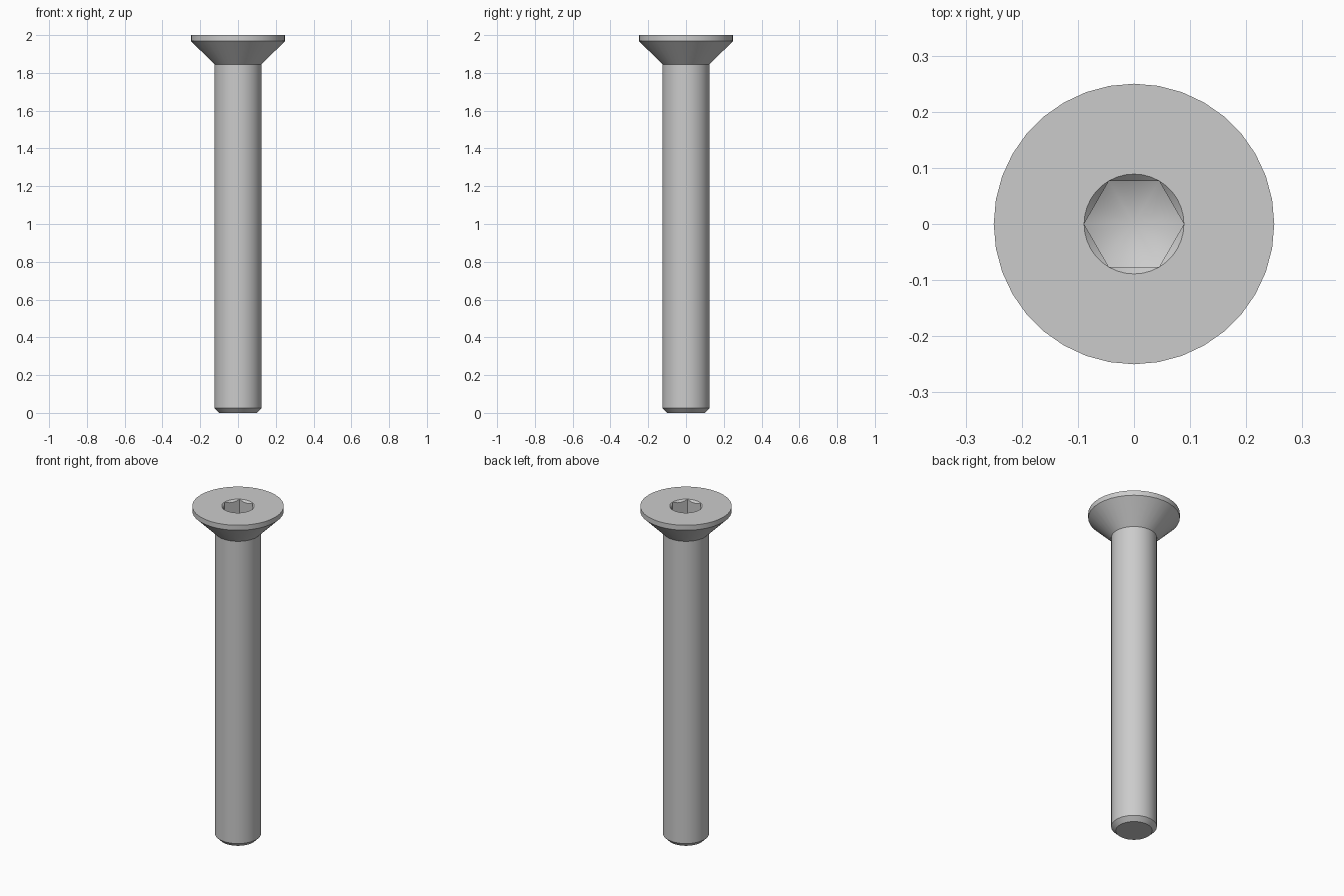
import bpy, bmesh
from math import cos, sin, tan, pi, radians

cube = bpy.data.objects.get("Cube")
if cube:
    bpy.data.objects.remove(cube, do_unlink=True)

SEGMENTS = 36
SOCKET_R = 0.089      # corner radius of the hex socket
APEX_Z = 1.855        # tip of the drill point under the socket

steel = bpy.data.materials.new("steel grey")
steel.use_nodes = True
colour = (0.6, 0.6, 0.6, 1)
steel.diffuse_color = colour
steel.node_tree.nodes["Principled BSDF"].inputs["Base Color"].default_value = colour


def hex_radius(angle):
    """Radius of the hexagon at an angle, with corners on the x axis."""
    return SOCKET_R * cos(pi / 6) / cos(angle % (pi / 3) - pi / 6)


def round_ring(radius, z):
    return lambda a: (radius, z)


def rim_ring(a):
    """Where the conical lead-in meets the hex walls."""
    r = hex_radius(a)
    return r, 2 - (SOCKET_R - r)


def floor_ring(a):
    """Where the hex walls meet the drill cone."""
    r = hex_radius(a)
    return r, APEX_Z + r * tan(radians(30))


bm = bmesh.new()

# Outside from tip to head, then down into the socket
profile = [round_ring(0.1, 0), round_ring(0.125, 0.025),
           round_ring(0.125, 1.845), round_ring(0.25, 1.97),
           round_ring(0.25, 2), round_ring(SOCKET_R, 2), rim_ring, floor_ring]
rings = []
for ring in profile:
    verts = []
    for i in range(SEGMENTS):
        a = 2 * pi * i / SEGMENTS
        r, z = ring(a)
        verts.append(bm.verts.new((r * cos(a), r * sin(a), z)))
    rings.append(verts)

for low, high in zip(rings, rings[1:]):
    for i in range(SEGMENTS):
        j = (i + 1) % SEGMENTS
        bm.faces.new((low[i], low[j], high[j], high[i]))

# Flat tip and drill cone
bm.faces.new(rings[0][::-1])
apex = bm.verts.new((0, 0, APEX_Z))
for i in range(SEGMENTS):
    bm.faces.new((rings[-1][i], rings[-1][(i + 1) % SEGMENTS], apex))

# The lead-in vanishes at the hex corners
bmesh.ops.remove_doubles(bm, verts=bm.verts, dist=1e-5)
bmesh.ops.recalc_face_normals(bm, faces=bm.faces)

mesh = bpy.data.meshes.new("countersunk_screw")
bm.to_mesh(mesh)
bm.free()
mesh.materials.append(steel)
screw = bpy.data.objects.new("countersunk_screw", mesh)
bpy.context.collection.objects.link(screw)

bpy.ops.object.select_all(action="DESELECT")
screw.select_set(True)
bpy.context.view_layer.objects.active = screw
bpy.ops.object.shade_smooth_by_angle(angle=radians(25))
